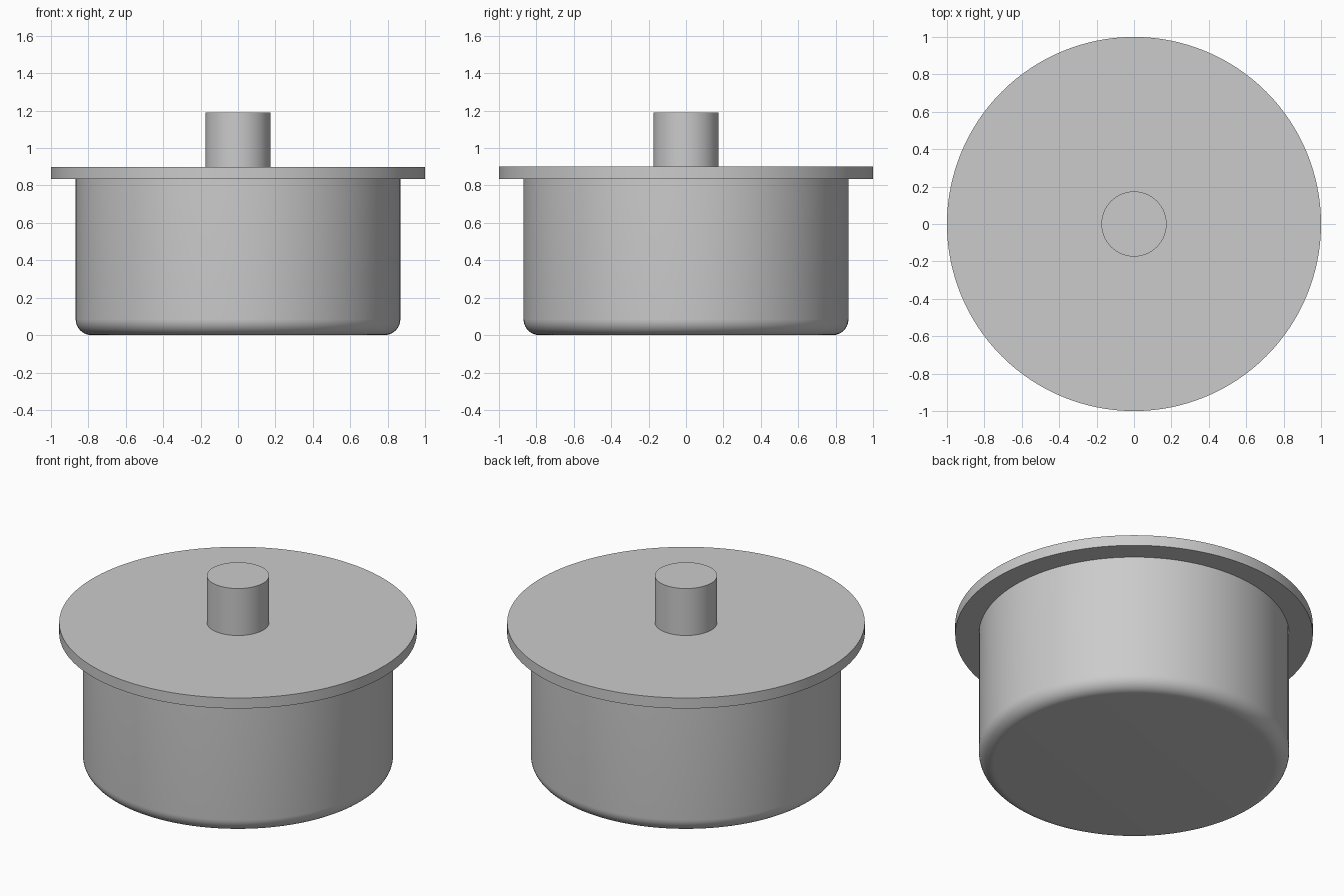
import bpy
import bmesh
from math import pi, sin, cos, radians

default = bpy.data.objects.get("Cube")
if default:
    bpy.data.objects.remove(default, do_unlink=True)

SEGMENTS = 128

grey = bpy.data.materials.new("plain_grey")
grey.use_nodes = True
colour = (0.6, 0.6, 0.6, 1)
grey.diffuse_color = colour
grey.node_tree.nodes["Principled BSDF"].inputs["Base Color"].default_value = colour


def turned_part(name, profile):
    """Revolve a (radius, height) profile, bottom to top, and cap both ends."""
    bm = bmesh.new()
    rings = []
    for r, z in profile:
        rings.append([bm.verts.new((r * cos(2 * pi * i / SEGMENTS),
                                    r * sin(2 * pi * i / SEGMENTS), z))
                      for i in range(SEGMENTS)])
    for low, high in zip(rings, rings[1:]):
        for i in range(SEGMENTS):
            j = (i + 1) % SEGMENTS
            bm.faces.new((low[i], low[j], high[j], high[i]))
    bm.faces.new(rings[0][::-1])
    bm.faces.new(rings[-1])
    mesh = bpy.data.meshes.new(name)
    bm.to_mesh(mesh)
    bm.free()
    mesh.materials.append(grey)
    obj = bpy.data.objects.new(name, mesh)
    bpy.context.collection.objects.link(obj)
    bpy.ops.object.select_all(action="DESELECT")
    obj.select_set(True)
    bpy.context.view_layer.objects.active = obj
    bpy.ops.object.shade_smooth_by_angle(angle=radians(30))
    return obj


# Pot body with a rounded bottom edge
body_radius, body_top, fillet, steps = 0.868, 0.835, 0.085, 10
body = [(body_radius - fillet + fillet * sin(a), fillet - fillet * cos(a))
        for a in (pi / 2 * k / steps for k in range(steps + 1))]
turned_part("pot_body", body + [(body_radius, body_top)])

# Flat overhanging lid
lid_top = 0.90
turned_part("lid", [(1, body_top), (1, lid_top)])

# Cylindrical knob
turned_part("lid_knob", [(0.174, lid_top), (0.174, 1.19)])
